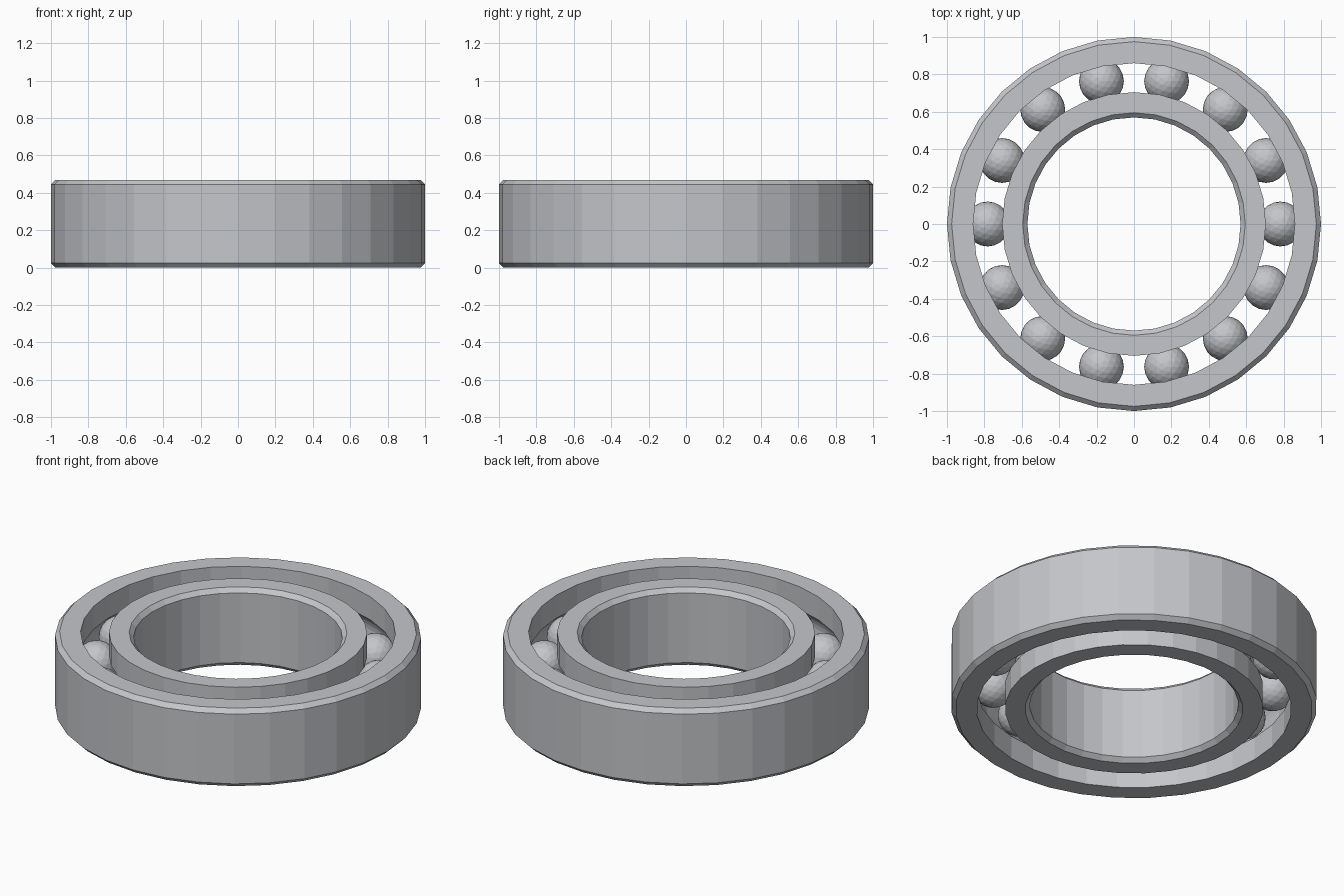
import bpy
import bmesh
from math import cos, sin, pi, asin, sqrt, tau
from mathutils import Vector, Matrix

HEIGHT = 0.47
MID = HEIGHT / 2
CHAMFER = 0.025
PITCH_R = 0.783      # radius of the circle the balls run on
BALL_R = 0.12
GROOVE_R = 0.123
BALLS = 14
SEGMENTS = 32

cube = bpy.data.objects.get("Cube")
if cube:
    bpy.data.objects.remove(cube, do_unlink=True)


def make_material(name, rgb):
    mat = bpy.data.materials.new(name)
    mat.use_nodes = True
    color = (*rgb, 1.0)
    mat.diffuse_color = color
    mat.node_tree.nodes["Principled BSDF"].inputs["Base Color"].default_value = color
    return mat


def add_object(name, bm, mat):
    mesh = bpy.data.meshes.new(name)
    bm.to_mesh(mesh)
    bm.free()
    mesh.materials.append(mat)
    obj = bpy.data.objects.new(name, mesh)
    bpy.context.collection.objects.link(obj)
    return obj


def race_profile(plain_r, track_r, steps=8):
    """Closed section: chamfered wall at plain_r, ball groove in the wall at track_r."""
    side = 1 if plain_r > track_r else -1
    inset = plain_r - side * CHAMFER
    points = [(track_r, 0), (inset, 0), (plain_r, CHAMFER),
              (plain_r, HEIGHT - CHAMFER), (inset, HEIGHT), (track_r, HEIGHT)]
    half = sqrt(GROOVE_R ** 2 - (track_r - PITCH_R) ** 2)
    limit = asin(half / GROOVE_R)
    for i in range(steps + 1):
        a = limit * (1 - 2 * i / steps)
        points.append((PITCH_R + side * GROOVE_R * cos(a), MID + GROOVE_R * sin(a)))
    return points


def add_race(name, profile, mat):
    bm = bmesh.new()
    loops = []
    for s in range(SEGMENTS):
        a = tau * s / SEGMENTS
        loops.append([bm.verts.new((r * cos(a), r * sin(a), z)) for r, z in profile])
    n = len(profile)
    for s, ring in enumerate(loops):
        after = loops[(s + 1) % SEGMENTS]
        for i in range(n):
            j = (i + 1) % n
            bm.faces.new((ring[i], after[i], after[j], ring[j]))
    bmesh.ops.recalc_face_normals(bm, faces=bm.faces)
    return add_object(name, bm, mat)


steel = make_material("steel grey", (0.55, 0.565, 0.59))

# Two concentric races with facing ball grooves
add_race("outer_race", race_profile(1.0, 0.86), steel)
add_race("inner_race", race_profile(0.57, 0.705), steel)

# Faceted balls evenly spaced around the track
for k in range(BALLS):
    a = tau * k / BALLS
    bm = bmesh.new()
    bmesh.ops.create_icosphere(
        bm, subdivisions=3, radius=BALL_R,
        matrix=Matrix.Translation(Vector((PITCH_R * cos(a), PITCH_R * sin(a), MID))))
    add_object(f"ball_{k + 1}", bm, steel)
